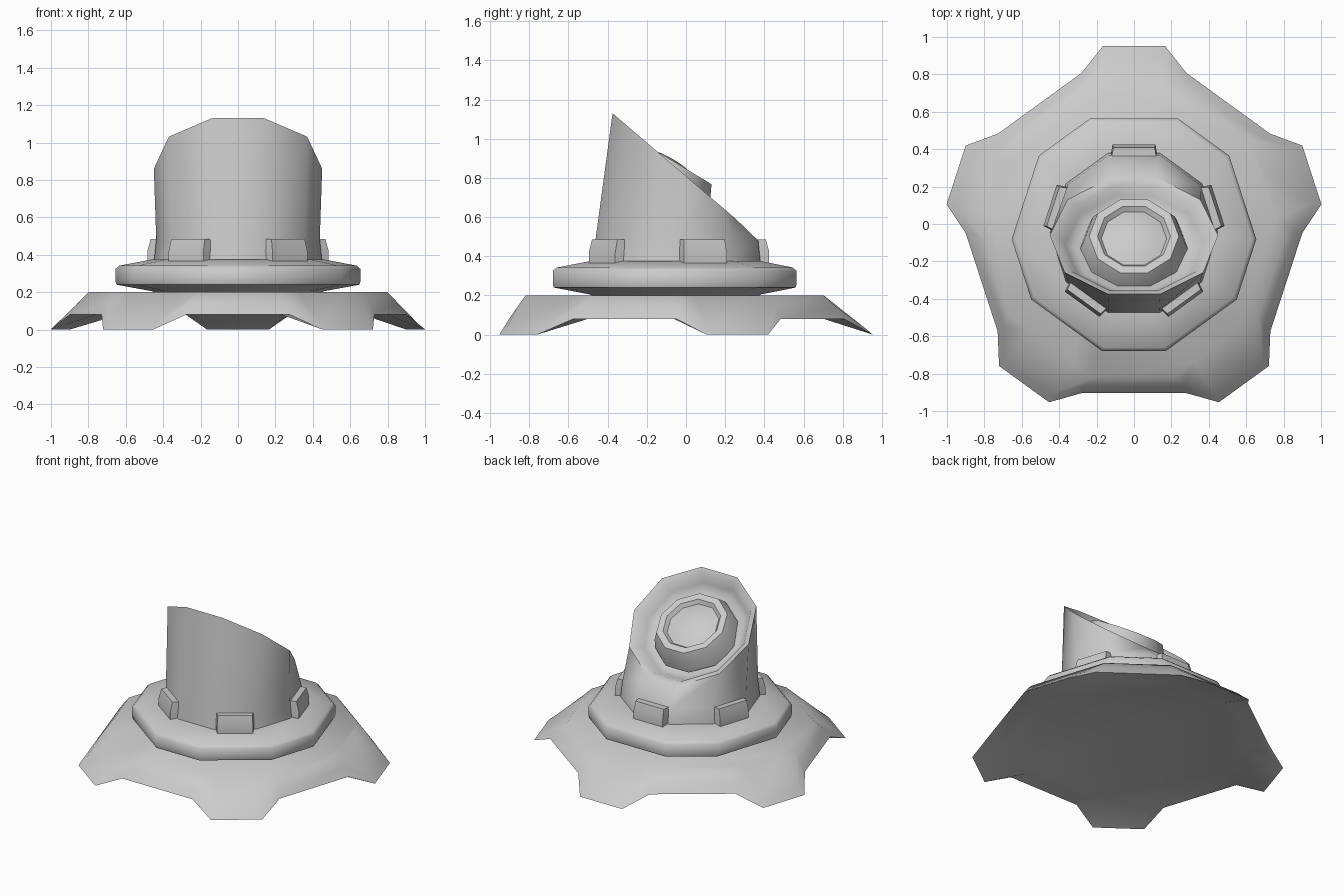
import bpy, bmesh
from math import sin, cos, radians, pi
from mathutils import Vector, Matrix

if "Cube" in bpy.data.objects:
    bpy.data.objects.remove(bpy.data.objects["Cube"])

CY = -0.047                                  # centre of the five-fold layout
ARMS = [radians(90 + 72 * i) for i in range(5)]

grey = bpy.data.materials.new("light_grey")
grey.use_nodes = True
grey.diffuse_color = (0.6, 0.6, 0.6, 1)
grey.node_tree.nodes["Principled BSDF"].inputs["Base Color"].default_value = (0.6, 0.6, 0.6, 1)


def loft(name, rings, angle=50, caps=(True, True)):
    """Skin a stack of equal-length rings and cap the ends."""
    bm = bmesh.new()
    loops = [[bm.verts.new(p) for p in ring] for ring in rings]
    n = len(loops[0])
    for a, b in zip(loops, loops[1:]):
        for i in range(n):
            j = (i + 1) % n
            bm.faces.new((a[i], a[j], b[j], b[i]))
    if caps[0]:
        bm.faces.new(loops[0][::-1])
    if caps[1]:
        bm.faces.new(loops[-1])
    bmesh.ops.recalc_face_normals(bm, faces=bm.faces)
    mesh = bpy.data.meshes.new(name)
    bm.to_mesh(mesh)
    bm.free()
    mesh.materials.append(grey)
    obj = bpy.data.objects.new(name, mesh)
    bpy.context.collection.objects.link(obj)
    bpy.ops.object.select_all(action='DESELECT')
    obj.select_set(True)
    bpy.context.view_layer.objects.active = obj
    bpy.ops.object.shade_smooth_by_angle(angle=radians(angle))
    return obj


def polar(a, r, t, z):
    """Point at radius r and sideways offset t from the direction a."""
    return Vector((r * cos(a) - t * sin(a), CY + r * sin(a) + t * cos(a), z))


def star(tip, root):
    """Ring of five arms; tip and root are (radius, half width, height)."""
    ring = []
    for a in ARMS:
        for (r, w, z), s in ((root, -1), (tip, -1), (tip, 1), (root, 1)):
            ring.append(polar(a, r, s * w, z))
    return ring


def spun(angles, r, z):
    return [polar(a, r, 0, z) for a in angles]


# Star-shaped foot with drooping arms
loft("star_base", [
    star((0.75, 0.15, 0.08), (0.75, 0.26, 0.08)),
    star((1.0, 0.165, 0.0), (0.855, 0.28, 0.08)),
    star((0.965, 0.15, 0.03), (0.815, 0.265, 0.14)),
    star((0.75, 0.15, 0.2), (0.75, 0.28, 0.2)),
])

# Turntable disc with alternating long and short sides
disc_angles = [a + radians(36 + s * 15) for a in ARMS for s in (-1, 1)]
loft("turntable_disc", [spun(disc_angles, r, z) for r, z in (
    (0.43, 0.19), (0.46, 0.205), (0.65, 0.24), (0.655, 0.255),
    (0.655, 0.325), (0.635, 0.342), (0.46, 0.375))])

# Tube with an obliquely cut mouth
tube_angles = [radians(72 + 36 * i) for i in range(10)]
half_mouth = [(0.12, 0.25), (0.355, 0.13), (0.45, -0.06), (0.37, -0.26), (0.14, -0.375)]
outline = [(-x, y) for x, y in half_mouth] + half_mouth[::-1]
outline = outline[-1:] + outline[:-1]
mouth = [Vector((x, y, 1.13 - 0.857 * (y + 0.375))) for x, y in outline]
centre = sum(mouth, Vector()) / len(mouth)
normal = Vector((0, 0.857, 1)).normalized()


def inner(scale, depth):
    return [centre + (p - centre) * scale - normal * depth for p in mouth]


loft("tube_body", [
    spun(tube_angles, 0.45, 0.36),
    spun(tube_angles, 0.437, 0.48),
    mouth,
    inner(0.9, 0.02),
    inner(0.82, 0.07),
    inner(0.7, 0.11),
])

# Lens barrel with a raised rim and domed glass
tilt = Matrix.Translation((0, -0.065, 0.885)) @ Matrix.Rotation(radians(-31), 4, 'X')
profile = [(0.29, -0.14), (0.27, -0.06), (0.24, 0.0), (0.195, 0.0),
           (0.175, -0.025), (0.13, -0.008), (0.07, 0.005), (0.015, 0.008)]
loft("lens", [[tilt @ Vector((r * cos(a), r * sin(a), z)) for a in tube_angles]
              for r, z in profile], angle=45)

# Clamps around the foot of the tube
for i, a in enumerate(ARMS):
    loft(f"clamp_{i + 1}", [[polar(a, r, t, z) for r, t in (
        (0.38, -w), (out, -w + 0.015), (out, w - 0.015), (0.38, w))]
        for out, w, z in ((0.472, 0.13, 0.365), (0.472, 0.13, 0.42),
                          (0.455, 0.125, 0.485))], angle=30)
